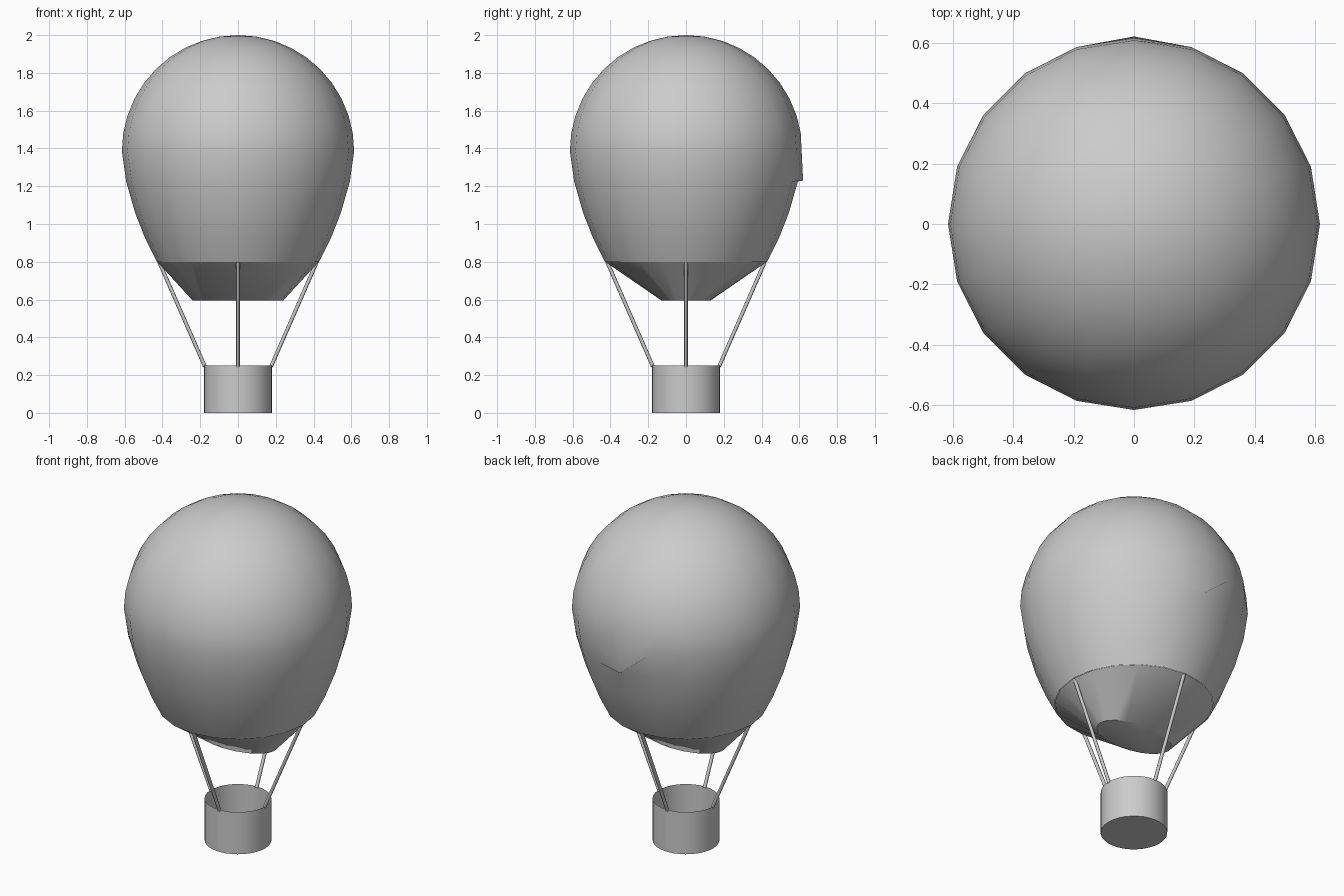
import bpy, bmesh, math
from mathutils import Vector

if "Cube" in bpy.data.objects:
    bpy.data.objects.remove(bpy.data.objects["Cube"])


def loft(name, rings, segs, cap_bottom=False, cap_top=False, smooth=True, angle=40):
    """Skin elliptical rings (rx, ry, z), bottom to top; rx = 0 makes a pole."""
    bm = bmesh.new()
    loops = []
    for rx, ry, z in rings:
        if rx == 0:
            loops.append([bm.verts.new((0, 0, z))] * segs)
        else:
            loops.append([bm.verts.new((rx * math.cos(math.tau * i / segs),
                                        ry * math.sin(math.tau * i / segs), z))
                          for i in range(segs)])
    for low, high in zip(loops, loops[1:]):
        for i in range(segs):
            j = (i + 1) % segs
            quad = [low[i], low[j], high[j], high[i]]
            bm.faces.new(list(dict.fromkeys(quad)))
    if cap_bottom:
        bm.faces.new(loops[0][::-1])
    if cap_top:
        bm.faces.new(loops[-1])
    mesh = bpy.data.meshes.new(name)
    bm.to_mesh(mesh)
    bm.free()
    obj = bpy.data.objects.new(name, mesh)
    bpy.context.collection.objects.link(obj)
    if smooth:
        bpy.ops.object.select_all(action='DESELECT')
        obj.select_set(True)
        bpy.context.view_layer.objects.active = obj
        bpy.ops.object.shade_smooth_by_angle(angle=math.radians(angle))
    return obj


# Envelope: stretched lower half, spherical upper half
SIDES, R, EQUATOR = 20, 0.615, 1.385
profile = [(0.43, 0.80), (0.49, 0.92), (0.545, 1.06), (0.592, 1.225)]
equator_ring = len(profile)
for k in range(10):
    a = math.radians(9 * k)
    profile.append((R * math.cos(a), EQUATOR + R * math.sin(a)))
profile.append((0, 2.0))
envelope = loft("envelope", [(r, r, z) for r, z in profile], SIDES, angle=60)

# Small fabric fold at the back: one equator point pulled down
envelope.data.vertices[equator_ring * SIDES + SIDES // 4].co = (0, 0.62, 1.23)

# Skirt narrowing to an oval mouth
loft("skirt", [(0.24, 0.13, 0.595), (0.428, 0.428, 0.80)], SIDES, cap_bottom=True)

# Open basket
loft("basket", [(0.18, 0.18, 0.0), (0.18, 0.18, 0.25)], 32, cap_bottom=True)

# Four ropes from the basket rim to the envelope edge
for n in range(4):
    a = n * math.pi / 2
    out = Vector((math.cos(a), math.sin(a), 0))
    foot = out * 0.175 + Vector((0, 0, 0.245))
    head = out * 0.418 + Vector((0, 0, 0.80))
    span = head - foot
    rope = loft(f"rope_{n + 1}", [(0.01, 0.01, 0), (0.01, 0.01, span.length)], 8,
                cap_bottom=True, cap_top=True, angle=50)
    rope.location = foot
    rope.rotation_euler = span.to_track_quat('Z', 'Y').to_euler()
